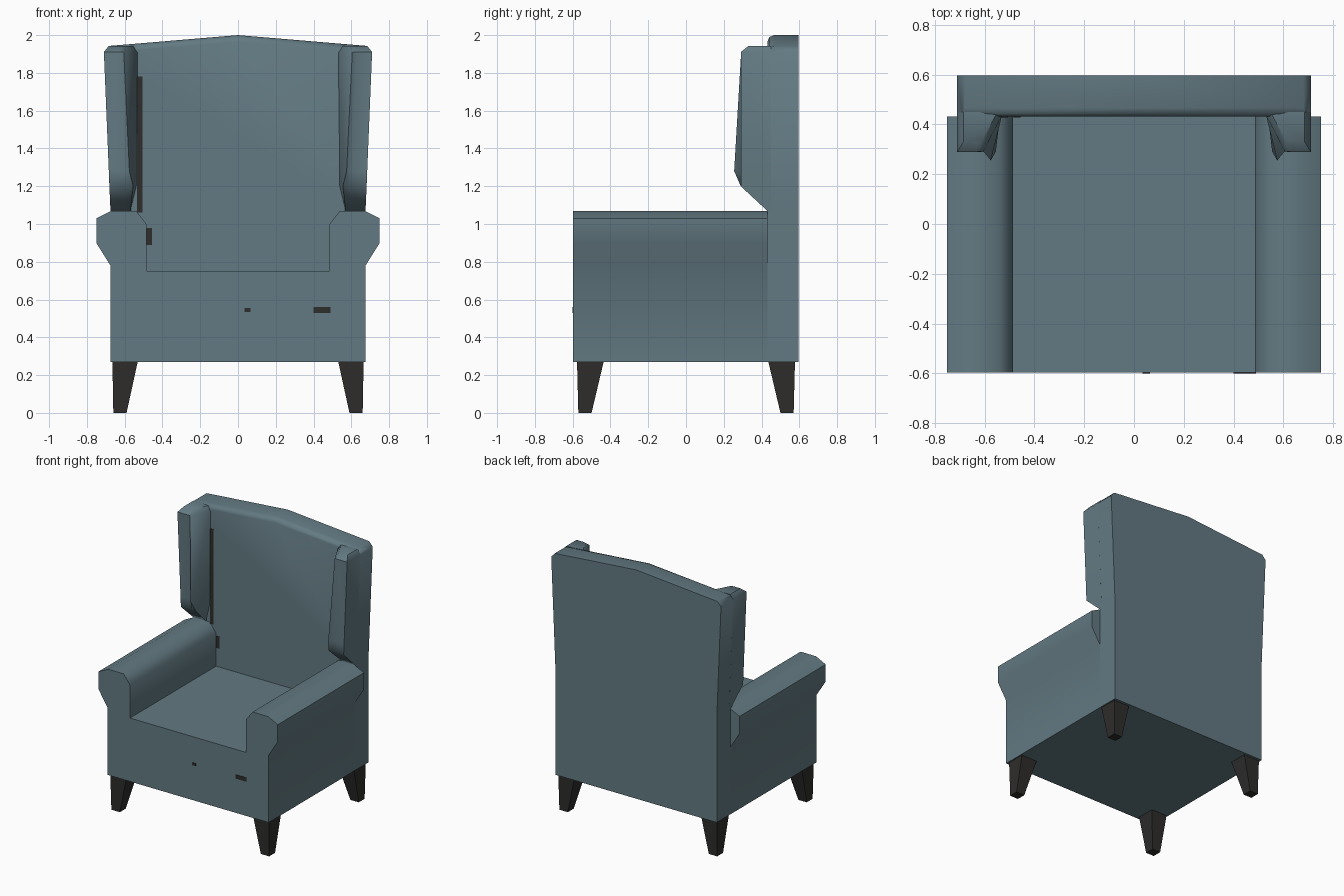
import bpy, bmesh, math

if "Cube" in bpy.data.objects:
    bpy.data.objects.remove(bpy.data.objects["Cube"])


def material(name, rgb):
    m = bpy.data.materials.new(name)
    m.diffuse_color = (*rgb, 1)
    m.use_nodes = True
    m.node_tree.nodes["Principled BSDF"].inputs["Base Color"].default_value = m.diffuse_color
    return m


fabric = material("teal fabric", (0.125, 0.195, 0.225))
dark = material("dark wood", (0.027, 0.026, 0.025))


def loft(name, rings, mat, angle=50, mirror=None, bevel=None):
    """Skin a stack of equal-length rings, cap both ends, smooth below an angle."""
    bm = bmesh.new()
    loops = [[bm.verts.new(p) for p in ring] for ring in rings]
    n = len(rings[0])
    for a, b in zip(loops, loops[1:]):
        for i in range(n):
            j = (i + 1) % n
            bm.faces.new((a[i], a[j], b[j], b[i]))
    bm.faces.new(loops[0])
    bm.faces.new(loops[-1])
    bmesh.ops.recalc_face_normals(bm, faces=bm.faces)
    if bevel:
        rule, width = bevel
        edges = [e for e in bm.edges if all(rule(v.co) for v in e.verts)]
        bmesh.ops.bevel(bm, geom=edges, offset=width, segments=2, profile=0.5,
                        affect='EDGES')
    bm.normal_update()
    for f in bm.faces:
        f.smooth = True
    for e in bm.edges:
        e.smooth = e.calc_face_angle(math.pi) < math.radians(angle)
    me = bpy.data.meshes.new(name)
    bm.to_mesh(me)
    bm.free()
    me.materials.append(mat)
    ob = bpy.data.objects.new(name, me)
    bpy.context.collection.objects.link(ob)
    if mirror:
        mod = ob.modifiers.new("mirror", 'MIRROR')
        mod.use_axis = mirror
        mod.use_mirror_merge = False
    return ob


def symmetric(half):
    """Close a right-hand profile with its left-hand copy."""
    return half + [(-x, z) for x, z in reversed(half) if x > 0]


def along_y(profile, y0, y1):
    return [[(x, y, z) for x, z in profile] for y in (y0, y1)]


# Seat and both arms: one front profile pushed back
body = symmetric([(0.675, 0.27), (0.675, 0.78), (0.75, 0.90), (0.75, 1.03),
                  (0.67, 1.07), (0.54, 1.07), (0.485, 1.0), (0.485, 0.75)])
loft("seat_and_arms", along_y(body, -0.597, 0.432), fabric, 55)

# Back rest with a peaked top and rounded front edge
back = symmetric([(0.675, 0.27), (0.675, 1.07), (0.71, 1.91), (0.68, 1.943)])
back.insert(4, (0, 2.0))
loft("back_rest", along_y(back, 0.431, 0.596), fabric, 50,
     bevel=(lambda c: c.y < 0.44 and c.z > 1.93, 0.035))

# Wings: sections given as z, outer x, front y, middle x, inner x, inner y, root x
sections = [(1.07, 0.675, 0.43, 0.60, 0.57, 0.43, 0.54),
            (1.20, 0.681, 0.29, 0.59, 0.555, 0.29, 0.538),
            (1.28, 0.684, 0.29, 0.60, 0.575, 0.255, 0.537),
            (1.91, 0.71, 0.29, 0.63, 0.605, 0.292, 0.53),
            (1.942, 0.685, 0.33, 0.63, 0.61, 0.335, 0.555)]
wing = [[(xo, 0.45, z), (xo, yf, z), (xm, yf, z), (xi, yi, z), (xr, 0.437, z), (xr, 0.45, z)]
        for z, xo, yf, xm, xi, yi, xr in sections]
loft("wing", wing, fabric, 50, (True, False, False))


def rect(x0, x1, y0, y1, z):
    return [(x0, y0, z), (x1, y0, z), (x1, y1, z), (x0, y1, z)]


# Four tapered legs
loft("leg", [rect(0.59, 0.66, 0.50, 0.57, 0), rect(0.53, 0.665, 0.435, 0.577, 0.275)],
     dark, 30, (True, True, False))

# Small dark marks on the fabric, as thin plates: x0, x1, z0, z1, y of surface
marks = [(-0.535, -0.505, 1.06, 1.78, 0.431), (-0.484, -0.455, 0.89, 0.98, 0.431),
         (0.035, 0.065, 0.535, 0.555, -0.597), (0.40, 0.49, 0.53, 0.56, -0.597)]
for x0, x1, z0, z1, y in marks:
    loft("dark_mark", [rect(x0, x1, y - 0.003, y + 0.001, z) for z in (z0, z1)], dark, 30)
